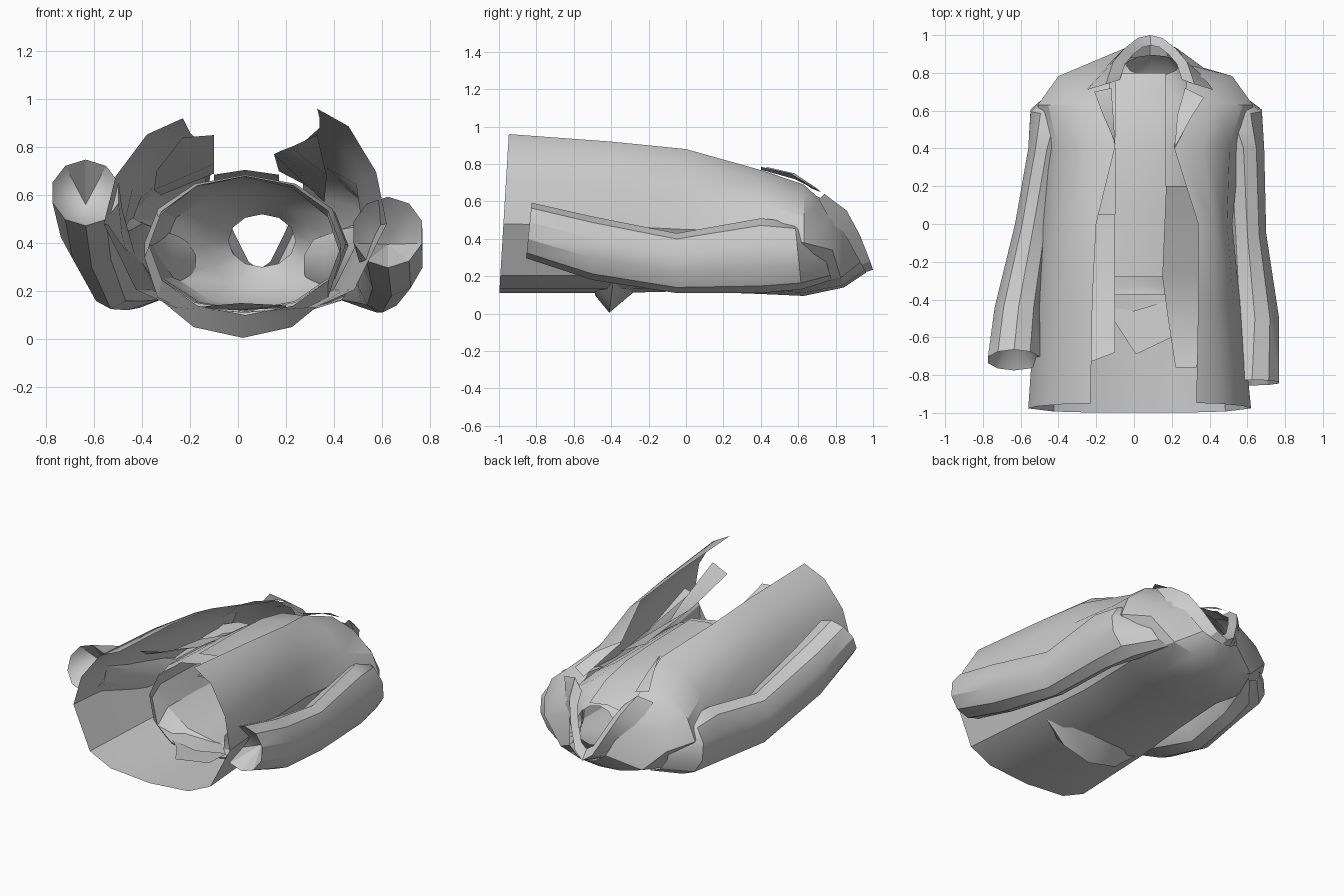
import bpy, bmesh, math
from mathutils import Vector

if "Cube" in bpy.data.objects:
    bpy.data.objects.remove(bpy.data.objects["Cube"], do_unlink=True)

grey = bpy.data.materials.new("cloth_grey")
grey.use_nodes = True
COL = (0.6, 0.6, 0.6, 1)
grey.diffuse_color = COL
grey.node_tree.nodes["Principled BSDF"].inputs["Base Color"].default_value = COL


def finish(name, bm):
    bmesh.ops.recalc_face_normals(bm, faces=bm.faces)
    me = bpy.data.meshes.new(name)
    bm.to_mesh(me)
    bm.free()
    me.materials.append(grey)
    ob = bpy.data.objects.new(name, me)
    bpy.context.collection.objects.link(ob)
    bpy.ops.object.select_all(action='DESELECT')
    ob.select_set(True)
    bpy.context.view_layer.objects.active = ob
    bpy.ops.object.shade_smooth_by_angle(angle=math.radians(30))


def loft(name, rows, closed=False, inset=None):
    """Skin a list of point rows; inset closes the first row with a recessed fan."""
    bm = bmesh.new()
    vs = [[bm.verts.new(p) for p in r] for r in rows]
    n = len(rows[0])
    for a, b in zip(vs, vs[1:]):
        for i in range(n if closed else n - 1):
            j = (i + 1) % n
            bm.faces.new((a[i], a[j], b[j], b[i]))
    if inset:
        c = bm.verts.new(inset)
        for i in range(n):
            bm.faces.new((vs[0][i], vs[0][(i + 1) % n], c))
    finish(name, bm)


def ring(cx, y, cz, rx, rz, lean=0.0, n=10, phase=0.5):
    """Closed oval cross-section, leaning along y."""
    pts = []
    for i in range(n):
        t = 2 * math.pi * (i + phase) / n
        dz = math.sin(t) * rz
        pts.append((cx + math.cos(t) * rx, y + lean * dz, cz + dz))
    return pts


def coat_section(y, lean, left, right, top_l, top_r, cx, rx, wide, low, box):
    """Open section: front edge, round the widest point, under the back, to the other edge."""
    halves = []
    for side, edge, top in ((-1, left, top_l), (1, right, top_r)):
        xw = cx + side * rx
        half = []
        for deg in (90, 60, 30, 0):
            c, s = math.cos(math.radians(deg)), math.sin(math.radians(deg))
            half.append((edge + (xw - edge) * c ** 1.15, wide + (top - wide) * s ** 1.15))
        for deg in (48, 70):
            c, s = math.cos(math.radians(deg)), math.sin(math.radians(deg))
            half.append((cx + (xw - cx) * c ** box, wide - (wide - low) * s))
        halves.append(half)
    pts = halves[0] + [(cx, low)] + halves[1][::-1]
    return [(x, y + lean * (z - 0.5), z) for x, z in pts]


# Coat shell, from hem to neck
coat = [
    (-.975, .06, -.23, .33, .92, .96, .03, .59, .48, .11, .65),
    (-.4, 0, -.22, .34, .9, .92, .02, .54, .47, .11, .65),
    (0, 0, -.2, .34, .86, .88, .02, .5, .45, .12, .7),
    (.41, 0, -.1, .21, .765, .765, .05, .51, .44, .105, .8),
    (.63, 0, -.14, .27, .69, .69, .06, .57, .38, .095, .9),
    (.735, -.3, -.13, .27, .63, .63, .06, .46, .34, .14, 1),
    (.81, -.55, -.13, .28, .6, .6, .09, .2, .44, .22, 1),
]
loft("coat_body", [coat_section(*s) for s in coat])

# Sleeves: tubes from cuff to shoulder (x, y, z, width radius, height radius, lean)
left_rings = [(.625, -.84, .445, .15, .148, .1), (.64, -.5, .35, .135, .17), (.6, -.05, .27, .105, .16),
              (.58, .4, .31, .115, .2), (.52, .6, .31, .165, .18, -.1), (.38, .74, .31, .11, .13, -.3)]
right_rings = [(-.635, -.72, .61, .145, .138, .4), (-.61, -.45, .48, .135, .18, .1), (-.53, 0, .3, .105, .175),
               (-.46, .4, .32, .105, .2), (-.41, .6, .31, .145, .18, -.1), (-.28, .74, .31, .11, .13, -.3)]
for name, rings in (("left_sleeve", left_rings), ("right_sleeve", right_rings)):
    x, y, z = rings[0][:3]
    loft(name, [ring(*r) for r in rings], closed=True, inset=(x, y + 0.2, z - 0.05))

# Waistcoat: closed tube with a sagging back hem, narrowing to the neck
vest = [
    (.03, -.43, .39, .4, .29, .2), (.02, -.37, .34, .41, .335, .12), (.03, -.28, .4, .42, .285, 0),
    (.03, .05, .4, .41, .28, 0), (.05, .4, .39, .41, .275, 0), (.07, .65, .38, .38, .25, -.15),
    (.09, .76, .39, .23, .18, -.4), (.1, .84, .41, .14, .11, -.5),
]
loft("waistcoat", [ring(*r, n=12, phase=0) for r in vest], closed=True)

# Loose front edges of the waistcoat, spreading at the hem
loft("right_front_flap", [[(-.32, .05, .6), (-.1, .05, .69)], [(-.35, -.26, .62), (-.1, -.28, .73)],
                          [(-.34, -.5, .7), (-.1, -.46, .79)], [(-.23, -.73, .84), (-.1, -.68, .85)]])
loft("left_front_flap", [[(.36, .2, .6), (.17, .2, .7)], [(.36, -.28, .57), (.15, -.28, .77)],
                         [(.37, -.5, .68), (.18, -.5, .785)], [(.33, -.76, .85), (.22, -.76, .8)]])

# Pointed back tail of the waistcoat
loft("waistcoat_tail", [[(-.2, -.43, .13), (0, -.46, .12), (.2, -.4, .13)],
                        [(-.1, -.52, .14), (.01, -.69, .15), (.2, -.6, .14)]])

# Shirt front with a centre ridge
loft("shirt_front", [[(-.1, y, z), (.03, y, z + .02), (.17, y, z)]
                     for y, z in ((-.28, .685), (.1, .68), (.4, .665), (.62, .62), (.8, .53))])


def mirrored(half, mid):
    """Complete a half path whose last point lies on the mirror line x = mid."""
    return half + [(2 * mid - x, y, z) for x, y, z in half[-2::-1]]


# Collar: outer fall, fold line and inner stand
fold = mirrored([(-.15, .74, .64), (-.11, .86, .55), (-.05, .93, .42), (.02, .985, .28), (.085, 1, .235)], .085)
fall = mirrored([(-.25, .71, .61), (-.19, .79, .47), (-.1, .85, .34), (-.01, .88, .24), (.085, .89, .2)], .085)
stand = [Vector(p).lerp(Vector((.1, .82, .42)), 0.3) for p in fold]
loft("collar", [fall, fold, stand])

# Lapels: folded plates running from the button point up to the notch
loft("right_lapel", [[(-.1, .43, .785), (-.105, .43, .77)], [(-.165, .58, .75), (-.11, .58, .72)],
                     [(-.21, .7, .67), (-.12, .72, .65)]])
loft("left_lapel", [[(.21, .4, .785), (.215, .4, .77)], [(.3, .56, .75), (.23, .58, .72)],
                    [(.37, .67, .67), (.27, .72, .65)]])
